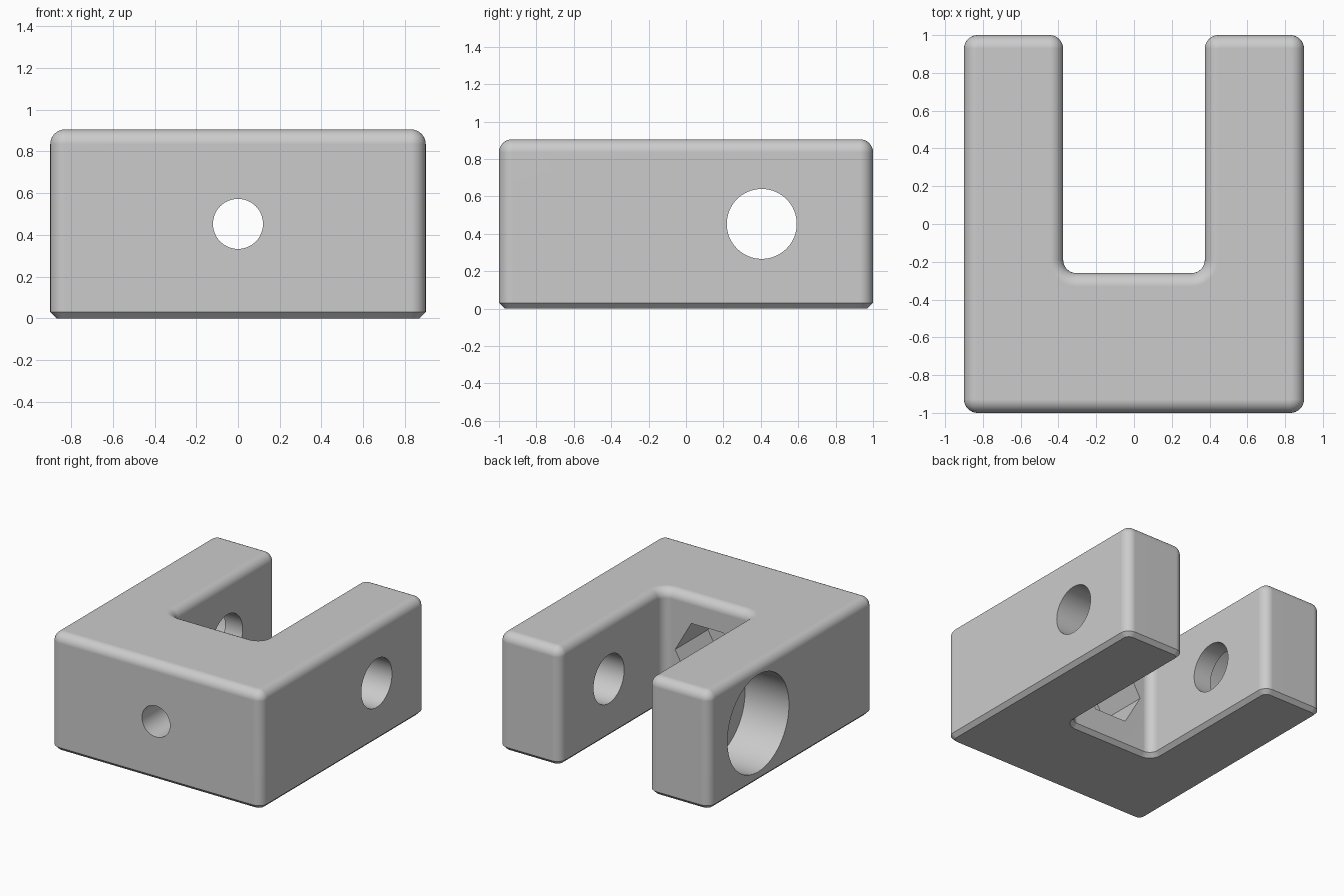
import bpy
import bmesh
from math import sin, cos, pi, radians
from mathutils import Matrix, Vector

cube = bpy.data.objects.get("Cube")
if cube:
    bpy.data.objects.remove(cube, do_unlink=True)

HALF_X, HALF_Y, HEIGHT = 0.9, 1.0, 0.905
SLOT_X, SLOT_Y = 0.375, -0.26
FILLET, CHAMFER, STEPS = 0.07, 0.03, 8
MID_Z, PIN_Y = HEIGHT / 2, 0.405

gray = bpy.data.materials.new("plain gray")
gray.use_nodes = True
gray.diffuse_color = (0.6, 0.6, 0.6, 1)
gray.node_tree.nodes["Principled BSDF"].inputs["Base Color"].default_value = (0.6, 0.6, 0.6, 1)


def outline(inset):
    """Rounded U outline, shrunk into the material by inset."""
    x, y, sx, sy = HALF_X - inset, HALF_Y - inset, SLOT_X + inset, SLOT_Y - inset
    corners = [Vector(c) for c in ((-x, -y), (x, -y), (x, y), (sx, y),
                                   (sx, sy), (-sx, sy), (-sx, y), (-x, y))]
    points = []
    for i, corner in enumerate(corners):
        before = (corners[i - 1] - corner).normalized()
        after = (corners[(i + 1) % len(corners)] - corner).normalized()
        concave = before.cross(after) > 0
        radius = FILLET + inset if concave else FILLET + 0.002 - inset
        centre = corner + (before + after) * radius
        for k in range(STEPS + 1):
            a = pi / 2 * k / STEPS
            points.append(centre - after * radius * cos(a) - before * radius * sin(a))
    return points


def finish(bm, name):
    bmesh.ops.recalc_face_normals(bm, faces=bm.faces)
    mesh = bpy.data.meshes.new(name)
    bm.to_mesh(mesh)
    bm.free()
    mesh.materials.append(gray)
    obj = bpy.data.objects.new(name, mesh)
    bpy.context.collection.objects.link(obj)
    return obj


def cutter(name, axis, start, end, radius, sides):
    """Prism along the x or y axis at pin or bolt position."""
    bm = bmesh.new()
    middle = (start + end) / 2
    if axis == "X":
        place = Matrix.Translation((middle, PIN_Y, MID_Z)) @ Matrix.Rotation(pi / 2, 4, "Y")
    else:
        # Quarter turn puts hexagon points on the left and right
        place = (Matrix.Translation((0, middle, MID_Z)) @ Matrix.Rotation(pi / 2, 4, "X")
                 @ Matrix.Rotation(pi / 2, 4, "Z"))
    bmesh.ops.create_cone(bm, cap_ends=True, segments=sides, radius1=radius,
                          radius2=radius, depth=end - start, matrix=place)
    obj = finish(bm, name)
    obj.hide_render = True
    return obj


# Clevis body: stacked outlines with chamfered bottom and rounded top
layers = [(0, CHAMFER), (CHAMFER, 0)]
for k in range(STEPS + 1):
    a = pi / 2 * k / STEPS
    layers.append((HEIGHT - FILLET + FILLET * sin(a), FILLET * (1 - cos(a))))
bm = bmesh.new()
rings = [[bm.verts.new((p.x, p.y, z)) for p in outline(inset)] for z, inset in layers]
for low, high in zip(rings, rings[1:]):
    for i in range(len(low)):
        bm.faces.new((low[i - 1], low[i], high[i], high[i - 1]))
bm.faces.new(rings[0])
bm.faces.new(rings[-1])
body = finish(bm, "clevis_body")

# Pin hole, counterbore, bolt hole and hexagonal nut pocket
cutters = [
    cutter("pin_hole_cutter", "X", -1.2, 1.2, 0.187, 64),
    cutter("counterbore_cutter", "X", -1.2, -0.525, 0.375, 64),
    cutter("bolt_hole_cutter", "Y", -1.2, 0, 0.12, 48),
    cutter("nut_pocket_cutter", "Y", SLOT_Y - 0.4, 0, 0.275, 6),
]
bpy.ops.object.select_all(action="DESELECT")
bpy.context.view_layer.objects.active = body
body.select_set(True)
for tool in cutters:
    cut = body.modifiers.new(tool.name, "BOOLEAN")
    cut.operation = "DIFFERENCE"
    cut.solver = "EXACT"
    cut.object = tool
    bpy.ops.object.modifier_apply(modifier=cut.name)
    bpy.data.objects.remove(tool, do_unlink=True)

# Smooth fillets and bores, crisp rims and flat faces
bpy.ops.object.shade_smooth_by_angle(angle=radians(30))
normals = body.modifiers.new("flat_face_normals", "WEIGHTED_NORMAL")
normals.keep_sharp = True
